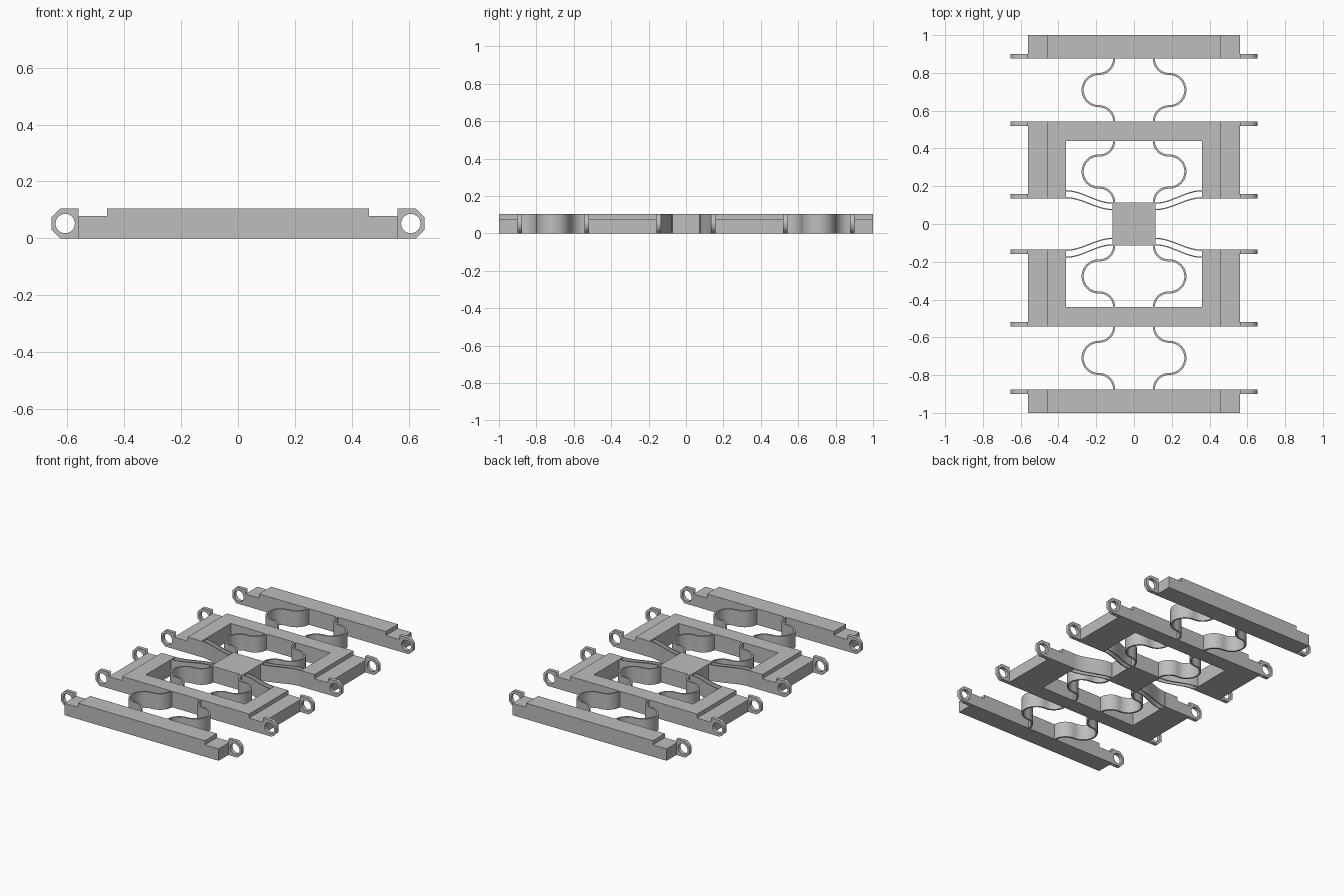
import bpy, bmesh, math
from mathutils import Vector

if "Cube" in bpy.data.objects:
    bpy.data.objects.remove(bpy.data.objects["Cube"])

H = 0.105       # full height
STEP = 0.078    # height of the lowered ends
GREY = bpy.data.materials.new("plain_grey")
GREY.diffuse_color = (0.51, 0.51, 0.51, 1)
GREY.use_nodes = True
GREY.node_tree.nodes["Principled BSDF"].inputs["Base Color"].default_value = GREY.diffuse_color


def prism(name, outline, depth, smooth=False):
    """Extrude a closed outline of 3D points along the depth vector."""
    bm = bmesh.new()
    face = bm.faces.new([bm.verts.new(p) for p in outline])
    ext = bmesh.ops.extrude_face_region(bm, geom=[face], use_keep_orig=True)
    bmesh.ops.translate(bm, vec=depth, verts=[g for g in ext["geom"] if isinstance(g, bmesh.types.BMVert)])
    bmesh.ops.recalc_face_normals(bm, faces=bm.faces)
    me = bpy.data.meshes.new(name)
    bm.to_mesh(me)
    bm.free()
    me.materials.append(GREY)
    ob = bpy.data.objects.new(name, me)
    bpy.context.collection.objects.link(ob)
    if smooth:
        bpy.ops.object.select_all(action='DESELECT')
        ob.select_set(True)
        bpy.context.view_layer.objects.active = ob
        bpy.ops.object.shade_smooth_by_angle(angle=math.radians(30))
    return ob


def box(name, x, y0, y1, z0, z1):
    return prism(name, [(-x, y0, z0), (x, y0, z0), (x, y1, z0), (-x, y1, z0)], (0, 0, z1 - z0))


def stepped_bar(name, y0, y1):
    pts = [(-.56, 0), (.56, 0), (.56, STEP), (.46, STEP), (.46, H), (-.46, H), (-.46, STEP), (-.56, STEP)]
    return prism(name, [(x, y0, z) for x, z in pts], (0, y1 - y0, 0))


def ribbon(name, path, width, sx, sy):
    """Thin upright strip following a path in plan."""
    p = [Vector((x * sx, y * sy, 0)) for x, y in path]
    left, right = [], []
    for i, c in enumerate(p):
        t = (p[min(i + 1, len(p) - 1)] - p[max(i - 1, 0)]).normalized()
        if i in (0, len(p) - 1):
            t = Vector((round(t.x), round(t.y), 0))
        n = Vector((-t.y, t.x, 0)) * width / 2
        left.append(c + n)
        right.append(c - n)
    return prism(name, left + right[::-1], (0, 0, H), True)


def arc(cx, cy, r, a0, a1, n):
    return [(cx + r * math.cos(math.radians(a0 + (a1 - a0) * i / n)),
             cy + r * math.sin(math.radians(a0 + (a1 - a0) * i / n))) for i in range(n + 1)]


def spring_path(y0, y1):
    """Quarter bend, half-round bulge, quarter bend."""
    mid, r = (y0 + y1) / 2, 0.085
    q = (y1 - y0) / 2 - r
    cx = 0.105 + q
    return (arc(cx, y0, q, 180, 90, 10) + arc(0.187, mid, r, -90, 90, 24) + arc(cx, y1, q, -90, -180, 10))


def leaf_path(y0, y1):
    """Gentle S from the centre block to the frame arm."""
    n = 16
    return [(.11 + .252 * i / n, y0 + (y1 - y0) * (.5 - .5 * math.cos(math.pi * i / n))) for i in range(n + 1)]


def lug(name, side, y0, y1):
    """Chamfered end tab with a round hole."""
    outer = [(.56, 0), (.625, 0), (.655, .03), (.655, .075), (.625, H), (.565, H), (.56, H)]
    cu = bpy.data.curves.new(name, 'CURVE')
    cu.dimensions, cu.fill_mode = '2D', 'BOTH'
    cu.extrude = abs(y1 - y0) / 2
    for pts in (outer, arc(.607, .052, .034, 0, 345, 23)):
        s = cu.splines.new('POLY')
        s.points.add(len(pts) - 1)
        for p, (x, z) in zip(s.points, pts):
            p.co = (x * side, z, 0, 1)
        s.use_cyclic_u = True
    cu.materials.append(GREY)
    ob = bpy.data.objects.new(name, cu)
    bpy.context.collection.objects.link(ob)
    ob.rotation_euler.x = math.pi / 2
    ob.location.y = (y0 + y1) / 2
    bpy.ops.object.select_all(action='DESELECT')
    ob.select_set(True)
    bpy.context.view_layer.objects.active = ob
    bpy.ops.object.convert(target='MESH')


# Centre block
box("centre_block", 0.1135, -0.115, 0.115, 0, H)

for sy, end in ((1, "back"), (-1, "front")):
    # End bar and U-shaped frame
    stepped_bar(end + "_end_bar", sy * .876, sy * 1.0)
    frame = stepped_bar(end + "_frame", sy * .135, sy * .542)
    cutter = box(end + "_frame_cutter", .36, min(sy * .05, sy * .44), max(sy * .05, sy * .44), -.1, .3)
    cutter.hide_render = True
    cutter.hide_viewport = True
    cut = frame.modifiers.new("opening", 'BOOLEAN')
    cut.operation, cut.solver, cut.object = 'DIFFERENCE', 'EXACT', cutter

    for sx, side in ((1, "right"), (-1, "left")):
        tag = end + "_" + side
        # Folded springs
        ribbon(tag + "_outer_spring", spring_path(.542, .876), .011, sx, sy)
        ribbon(tag + "_inner_spring", spring_path(.115, .44), .011, sx, sy)
        # Pairs of leaf flexures
        ribbon(tag + "_leaf_inner", leaf_path(.076, .139), .006, sx, sy)
        ribbon(tag + "_leaf_outer", leaf_path(.11, .176), .006, sx, sy)
        # Tabs
        for part, y0, y1 in (("bar_tab", .876, .9), ("frame_outer_tab", .518, .542), ("frame_inner_tab", .135, .159)):
            lug(tag + "_" + part, sx, sy * y0, sy * y1)
